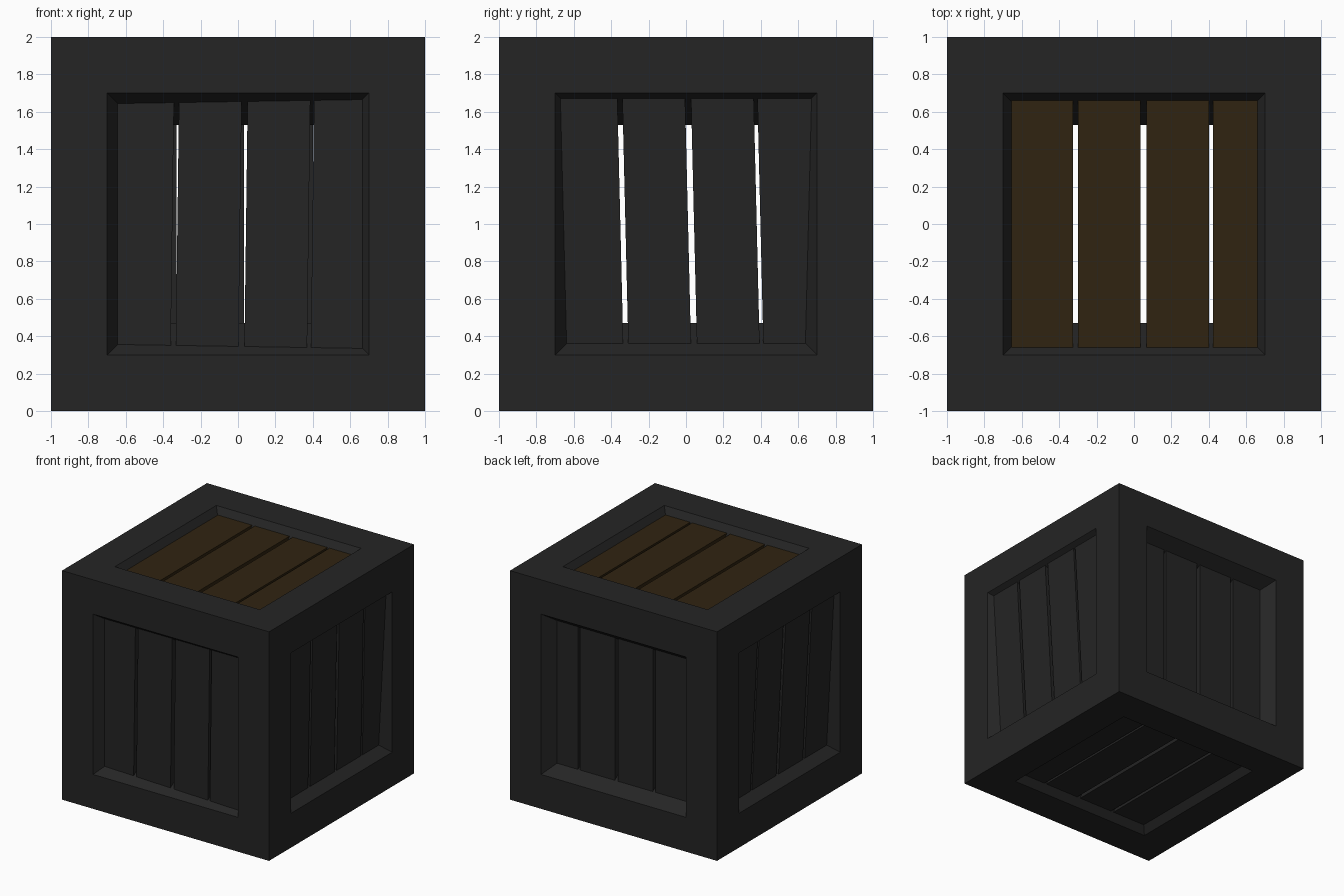
import bpy, bmesh
from mathutils import Vector

if "Cube" in bpy.data.objects:
    bpy.data.objects.remove(bpy.data.objects["Cube"])

X, Y, Z = Vector((1, 0, 0)), Vector((0, 1, 0)), Vector((0, 0, 1))
CENTRE = Vector((0, 0, 1))


def material(name, rgb):
    m = bpy.data.materials.new(name)
    m.diffuse_color = (*rgb, 1)
    m.use_nodes = True
    m.node_tree.nodes["Principled BSDF"].inputs["Base Color"].default_value = m.diffuse_color
    return m


charcoal = material("charcoal", (0.018, 0.018, 0.018))
brown = material("dark_brown", (0.030, 0.0175, 0.0055))


def finish(bm, name, mat):
    bmesh.ops.remove_doubles(bm, verts=bm.verts, dist=1e-4)
    bmesh.ops.recalc_face_normals(bm, faces=bm.faces)
    me = bpy.data.meshes.new(name)
    bm.to_mesh(me)
    bm.free()
    me.materials.append(mat)
    ob = bpy.data.objects.new(name, me)
    bpy.context.collection.objects.link(ob)


# Frame: hollow cube with a window in each side, inner skin is a scaled copy
def build_frame(hole=0.7, inner=0.757):
    bm = bmesh.new()
    signs = [(-1, -1), (1, -1), (1, 1), (-1, 1)]
    for u, v, n in [(X, Z, -Y), (X, Z, Y), (Y, Z, X), (Y, Z, -X), (X, Y, Z), (X, Y, -Z)]:
        def ring(size, k):
            return [bm.verts.new(CENTRE + k * (n + size * (a * u + b * v))) for a, b in signs]
        rings = [ring(1, 1), ring(hole, 1), ring(hole, inner), ring(1, inner)]
        # outer face, sloped window edge, inner face
        for i in range(3):
            # separate strips share their ring vertices
            r, s = rings[i], rings[i + 1]
            for j in range(4):
                k = (j + 1) % 4
                bm.faces.new((r[j], r[k], s[k], s[j]))
    finish(bm, "crate_frame", charcoal)


# Panel of four planks; depth may tilt across (tu) or up (tv), planks may lean
def build_panel(name, mat, u, v, n, depth, shift=0.0, tu=0.0, tv=0.0, lean=0.0, thick=0.06):
    bm = bmesh.new()
    planks = [(-0.68, -0.351), (-0.324, 0.011), (0.043, 0.378), (0.398, 0.71)]
    for a, b in planks:
        corners = []
        for back in (0, thick):
            for pv in (-0.69, 0.69):
                for pu in (a, b):
                    x = pu + shift + lean * pv
                    d = depth + tu * x + tv * pv + back
                    corners.append(bm.verts.new(CENTRE + u * x + v * pv + n * (1 - d)))
        for f in [(0, 1, 3, 2), (4, 6, 7, 5), (0, 4, 5, 1),
                  (2, 3, 7, 6), (0, 2, 6, 4), (1, 5, 7, 3)]:
            bm.faces.new([corners[i] for i in f])
    finish(bm, name, mat)


build_frame()
build_panel("front_planks", charcoal, X, Z, -Y, 0.065, tu=-0.023, lean=0.013)
build_panel("back_planks", charcoal, X, Z, Y, 0.11, shift=0.022)
build_panel("right_planks", charcoal, Y, Z, X, 0.065, tv=-0.036, lean=-0.024)
build_panel("left_planks", charcoal, Y, Z, -X, 0.065, tv=-0.036, lean=-0.024)
build_panel("top_planks", brown, X, Y, Z, 0.057, shift=0.024)
build_panel("bottom_planks", charcoal, X, Y, -Z, 0.065, shift=0.024)
